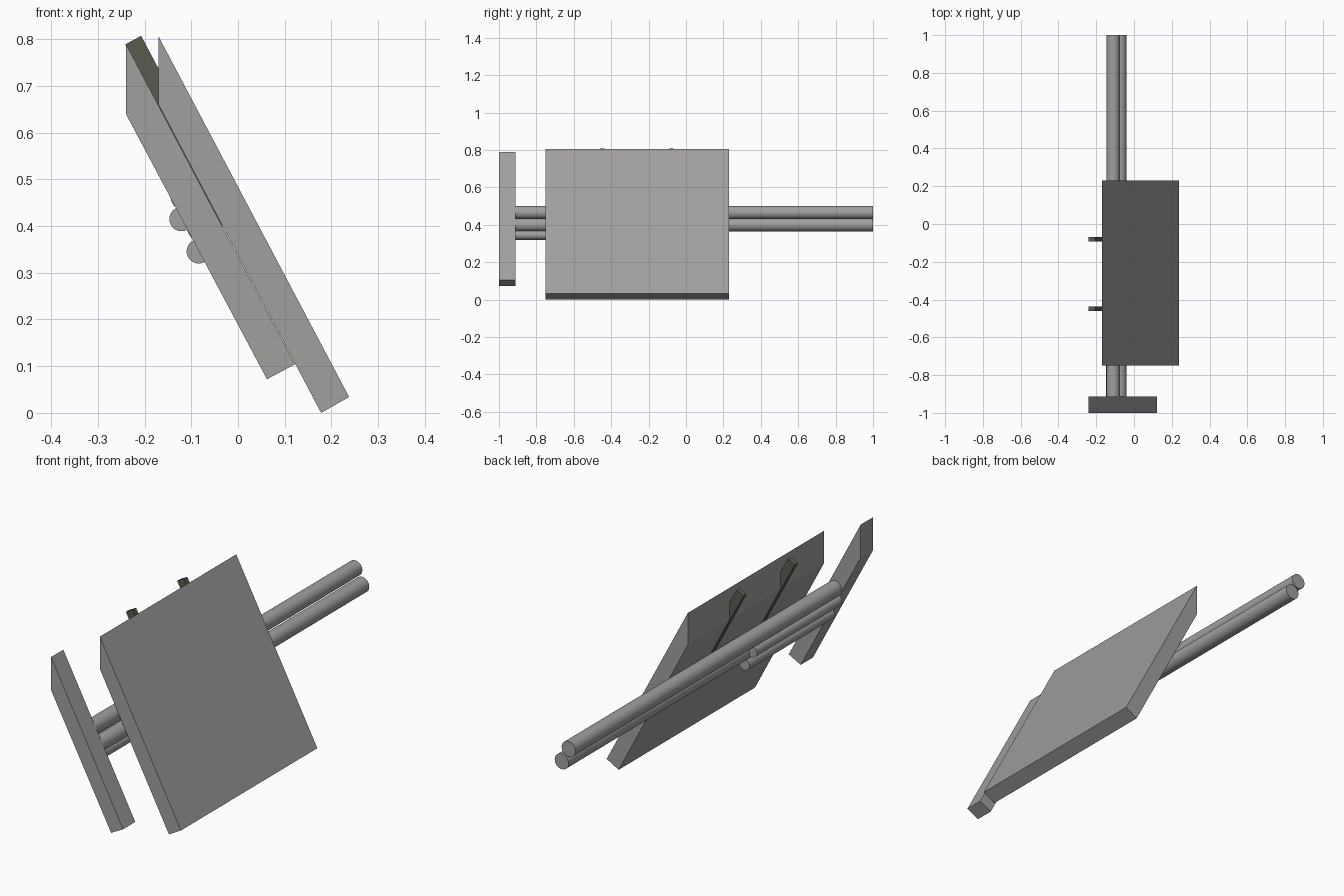
import bpy, bmesh, math
from mathutils import Vector

cube = bpy.data.objects.get("Cube")
if cube:
    bpy.data.objects.remove(cube)


def material(name, rgb):
    m = bpy.data.materials.new(name)
    m.use_nodes = True
    m.diffuse_color = (*rgb, 1)
    m.node_tree.nodes["Principled BSDF"].inputs["Base Color"].default_value = (*rgb, 1)
    return m


grey = material("warm grey", (0.36, 0.345, 0.345))
dark = material("dark olive grey", (0.105, 0.105, 0.08))


def slab(name, profile, y0, y1, mat):
    """Extrude an x-z outline along y."""
    bm = bmesh.new()
    face = bm.faces.new([bm.verts.new((x, y0, z)) for x, z in profile])
    new = bmesh.ops.extrude_face_region(bm, geom=[face])["geom"]
    bmesh.ops.translate(bm, vec=(0, y1 - y0, 0),
                        verts=[v for v in new if isinstance(v, bmesh.types.BMVert)])
    bmesh.ops.recalc_face_normals(bm, faces=bm.faces)
    mesh = bpy.data.meshes.new(name)
    bm.to_mesh(mesh)
    bm.free()
    mesh.materials.append(mat)
    obj = bpy.data.objects.new(name, mesh)
    bpy.context.collection.objects.link(obj)
    return obj


def rod(name, x, z, radius, y0, y1):
    """Smooth cylinder lying along y."""
    bpy.ops.mesh.primitive_cylinder_add(vertices=40, radius=radius, depth=y1 - y0,
                                        location=(x, (y0 + y1) / 2, z),
                                        rotation=(math.pi / 2, 0, 0))
    obj = bpy.context.object
    obj.name = name
    obj.data.materials.append(grey)
    bpy.ops.object.shade_smooth_by_angle(angle=math.radians(40))


# Slanted main panel and the narrow end bar, both cut upright at the top
slab("main_panel", [(0.178, 0), (0.238, 0.034), (-0.17, 0.806), (-0.17, 0.66)],
     -0.75, 0.23, grey)
slab("end_bar", [(0.062, 0.072), (0.122, 0.104), (-0.24, 0.79), (-0.24, 0.64)],
     -1, -0.912, grey)

# Long and short pairs of support rods
for side, x, z in (("upper", -0.11, 0.466), ("lower", -0.075, 0.4)):
    rod(side + "_long_rod", x, z, 0.035, -0.912, 1)
for side, x, z in (("upper", -0.121, 0.415), ("lower", -0.084, 0.346)):
    rod(side + "_short_rod", x, z, 0.026, -0.912, -0.3)

# Dark strips set into the panel back, sticking out past its top
along = Vector((0.468, -0.884))
across = Vector((0.884, 0.468))
top = Vector((-0.24, 0.79)) - across * 0.002
for name, y in (("front_strip", -0.448), ("back_strip", -0.08)):
    low = top + along * 0.44
    slab(name, [top, low, low + across * 0.039, top + across * 0.039],
         y - 0.012, y + 0.012, dark)
